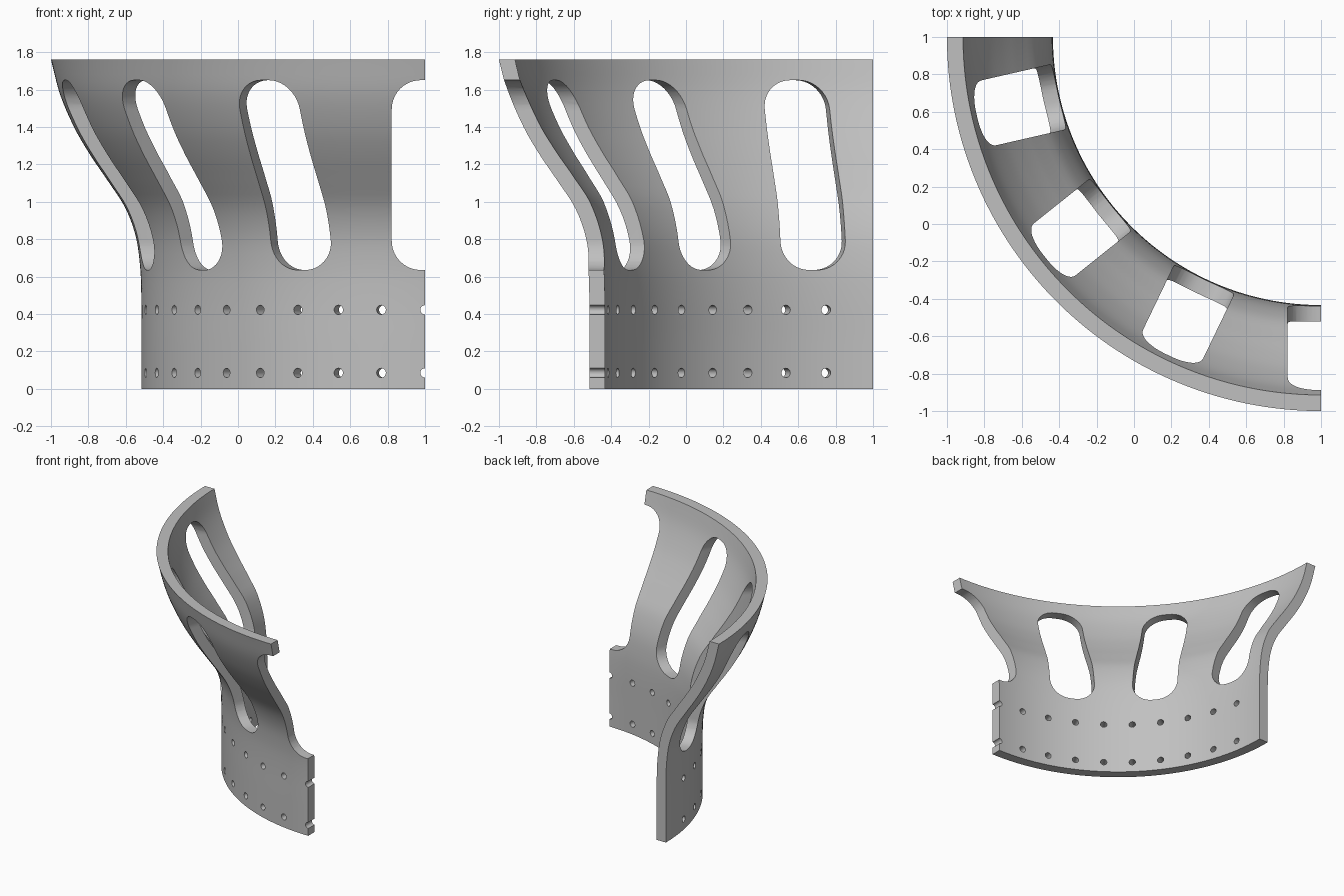
import bpy, bmesh, math
from mathutils import Matrix, Vector

if "Cube" in bpy.data.objects:
    bpy.data.objects.remove(bpy.data.objects["Cube"])

HEIGHT, THICK = 1.76, 0.083
AXIS = Vector((1, 1, 0))          # axis of the revolved wall
# outer radius at each height
PROFILE = [(0, 1.517), (0.25, 1.517), (0.5, 1.517), (0.66, 1.524), (0.82, 1.548), (0.97, 1.604),
           (1.11, 1.695), (1.25, 1.79), (1.39, 1.872), (1.57, 1.95), (1.76, 2.0)]


def slope(i):
    a, b = PROFILE[max(i - 1, 0)], PROFILE[min(i + 1, len(PROFILE) - 1)]
    return (b[1] - a[1]) / (b[0] - a[0])


def radius(z):
    """Smooth cubic through the profile points."""
    i = max(k for k in range(len(PROFILE) - 1) if PROFILE[k][0] <= z + 1e-9)
    (z0, r0), (z1, r1) = PROFILE[i], PROFILE[i + 1]
    h = z1 - z0
    t = (z - z0) / h
    return ((2*t**3 - 3*t**2 + 1) * r0 + (t**3 - 2*t**2 + t) * h * slope(i)
            + (3*t**2 - 2*t**3) * r1 + (t**3 - t**2) * h * slope(i + 1))


def make_object(name, bm):
    bmesh.ops.recalc_face_normals(bm, faces=bm.faces)
    mesh = bpy.data.meshes.new(name)
    bm.to_mesh(mesh)
    bm.free()
    ob = bpy.data.objects.new(name, mesh)
    bpy.context.collection.objects.link(ob)
    return ob


def radial(deg):
    """Local -y becomes the outward direction, turned from the front edge."""
    return Matrix.Translation(AXIS) @ Matrix.Rotation(-math.radians(deg), 4, 'Z')


def add_prism(bm, outline, deg, near, far):
    """Prism through the wall from an (x, z) outline."""
    m = radial(deg)
    a = [bm.verts.new(m @ Vector((x, -near, z))) for x, z in outline]
    b = [bm.verts.new(m @ Vector((x, -far, z))) for x, z in outline]
    n = len(outline)
    bm.faces.new(a)
    bm.faces.new(b)
    for i in range(n):
        bm.faces.new((a[i], a[(i + 1) % n], b[(i + 1) % n], b[i]))


# flared quarter wall
SEGS, ROWS = 90, 44
zs = [HEIGHT * i / ROWS for i in range(ROWS + 1)]
outer = [(radius(z), z) for z in zs]
inner = []
for z in zs:
    lo, hi = max(z - 0.01, 0), min(z + 0.01, HEIGHT)
    s = (radius(hi) - radius(lo)) / (hi - lo)
    inner.append((radius(z) - THICK * math.sqrt(1 + s * s), z))
loop = outer + inner[::-1]
n = len(loop)
bm = bmesh.new()
rings = []
for k in range(SEGS + 1):
    m = radial(90 * k / SEGS)
    rings.append([bm.verts.new(m @ Vector((0, -r, z))) for r, z in loop])
for p, q in zip(rings, rings[1:]):
    for i in range(n):
        j = (i + 1) % n
        bm.faces.new((p[i], p[j], q[j], q[i]))
bm.faces.new(rings[0])
bm.faces.new(rings[-1])
wall = make_object("flared_wall", bm)

# rounded slot cutters
HALF, CORNER, LOW, HIGH = 0.178, 0.155, 0.635, 1.65
slot = []
for sx, cz, start in ((1, HIGH - CORNER, 0), (-1, HIGH - CORNER, 90),
                      (-1, LOW + CORNER, 180), (1, LOW + CORNER, 270)):
    for k in range(11):
        a = math.radians(start + 9 * k)
        slot.append((sx * (HALF - CORNER) + CORNER * math.cos(a), cz + CORNER * math.sin(a)))
bm = bmesh.new()
for k in range(4):
    add_prism(bm, slot, k * 360 / 14, 1.2, 2.3)
slots = make_object("slot_cutter", bm)

# two rows of small round holes
bm = bmesh.new()
for k in range(10):
    for z in (0.085, 0.422):
        hole = [(0.025 * math.cos(math.tau * i / 20), z + 0.025 * math.sin(math.tau * i / 20))
                for i in range(20)]
        add_prism(bm, hole, k * 8.88, 1.3, 1.7)
holes = make_object("hole_cutter", bm)

# cut the wall
bpy.context.view_layer.objects.active = wall
for cutter in (slots, holes):
    mod = wall.modifiers.new("cut", 'BOOLEAN')
    mod.operation, mod.solver, mod.object = 'DIFFERENCE', 'EXACT', cutter
    bpy.ops.object.modifier_apply(modifier=mod.name)
for cutter in (slots, holes):
    bpy.data.objects.remove(cutter)

# plain grey finish
grey = bpy.data.materials.new("grey")
grey.diffuse_color = (0.53, 0.53, 0.53, 1)
grey.use_nodes = True
grey.node_tree.nodes["Principled BSDF"].inputs["Base Color"].default_value = grey.diffuse_color
wall.data.materials.clear()
wall.data.materials.append(grey)
bpy.ops.object.select_all(action='DESELECT')
wall.select_set(True)
bpy.ops.object.shade_smooth_by_angle(angle=math.radians(30))
